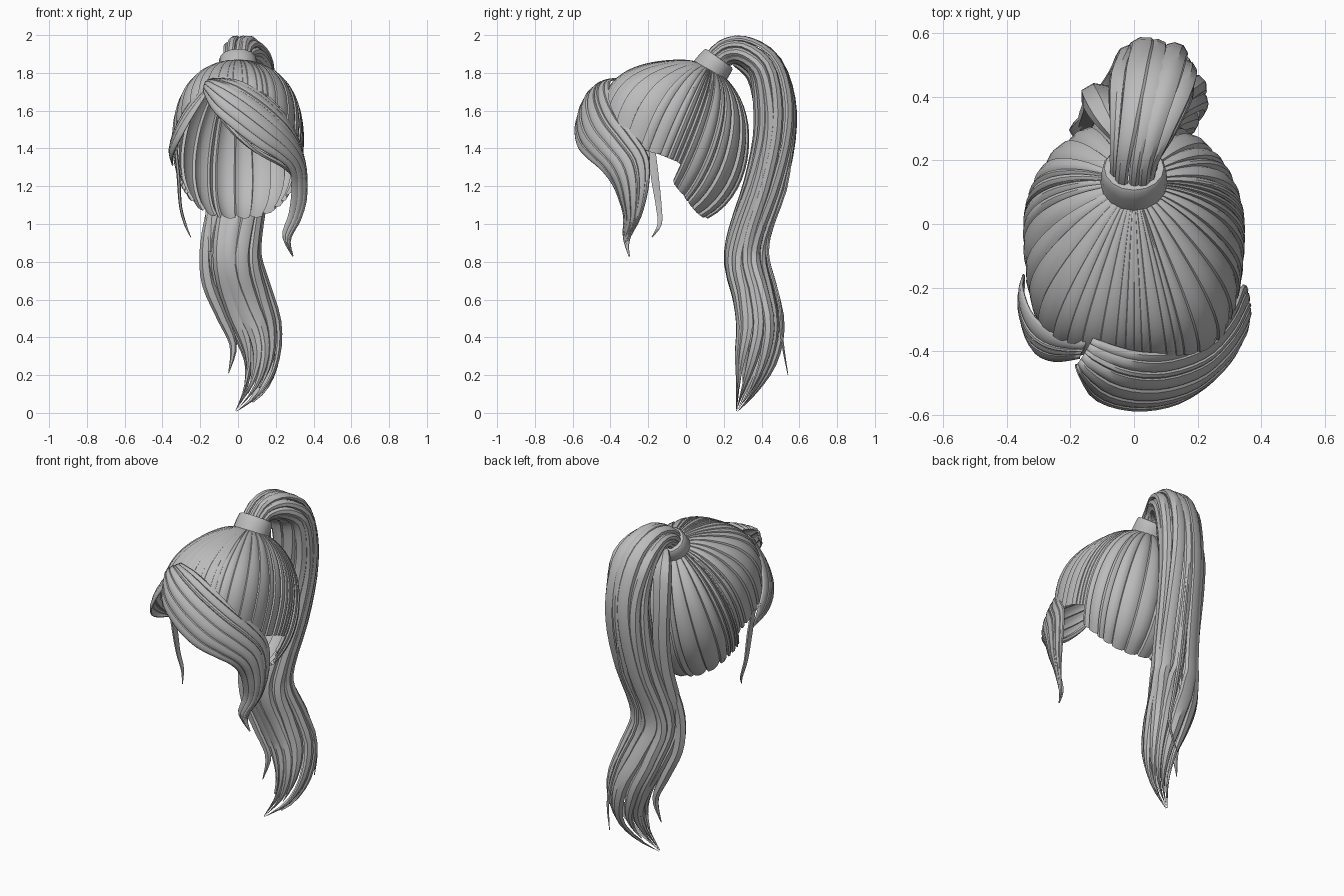
import bpy, math, random
from mathutils import Vector

if "Cube" in bpy.data.objects:
    bpy.data.objects.remove(bpy.data.objects["Cube"])

random.seed(4)
gray = bpy.data.materials.new("hair_gray")
gray.diffuse_color = (0.5, 0.5, 0.5, 1)
gray.use_nodes = True
gray.node_tree.nodes["Principled BSDF"].inputs["Base Color"].default_value = gray.diffuse_color


def make(name, verts, faces, thick=0):
    me = bpy.data.meshes.new(name)
    me.from_pydata([tuple(v) for v in verts], [], faces)
    me.materials.append(gray)
    ob = bpy.data.objects.new(name, me)
    bpy.context.collection.objects.link(ob)
    bpy.ops.object.select_all(action='DESELECT')
    ob.select_set(True)
    bpy.context.view_layer.objects.active = ob
    bpy.ops.object.shade_smooth_by_angle(angle=math.radians(35))
    if thick:
        m = ob.modifiers.new("thickness", 'SOLIDIFY')
        m.thickness, m.offset = thick, 0
    return ob


def spline(pts, t):
    """Smooth curve through points, t in 0..1; points may have any dimension."""
    n = len(pts) - 1
    i = min(int(t * n), n - 1)
    f = t * n - i
    a, b, c, d = (pts[max(0, min(n, i + k))] for k in (-1, 0, 1, 2))
    return [0.5 * (2*q + (r-p)*f + (2*p-5*q+4*r-s)*f*f + (3*q-p-3*r+s)*f**3)
            for p, q, r, s in zip(a, b, c, d)]


def grooves(count):
    """Positions 0..1 and heights of uneven locks with a step between them."""
    w = [random.uniform(0.4, 1.6) for _ in range(count)]
    out, start = [], 0
    for x in w:
        step = x / sum(w)
        out += [(start + step * f, h) for f, h in ((0, 0), (.07, .85), (.45, 1), (.8, .6))]
        start += step
    return out


def grid_faces(rows, cols, closed):
    return [(r*cols + c, r*cols + (c+1) % cols, (r+1)*cols + (c+1) % cols, (r+1)*cols + c)
            for r in range(rows - 1) for c in range(cols if closed else cols - 1)]


def tube(name, spine, section, n=30, t0=0.0, t1=1.0):
    """Sweep a polar section (angle, radius) along rows of x, y, z, rx, rn."""
    verts = []
    for k in range(n):
        u = k / (n - 1)
        t = t0 + (t1 - t0) * u
        x, y, z, rx, rn = spline(spine, t)
        tan = (Vector(spline(spine, min(1, t + .01))[:3])
               - Vector(spline(spine, max(0, t - .01))[:3])).normalized()
        side = Vector((1, 0, 0))
        side = (side - tan * side.dot(tan)).normalized()
        nor = tan.cross(side)
        pts = section(u, t)
        for a, r in pts:
            verts.append(Vector((x, y, z)) + side*rx*r*math.cos(a) + nor*rn*r*math.sin(a))
    c = len(pts)
    faces = grid_faces(n, c, True)
    faces += [tuple(range(c))[::-1], tuple(range((n-1)*c, n*c))]
    return make(name, verts, faces)


def ring(sides):
    return lambda u, t: [(2*math.pi*i/sides, 1) for i in range(sides)]


def sheet(name, upper, lower, locks, bulge, depth, n=32):
    """Grooved sheet of hair between two edge curves, bulging away from the head."""
    cols = grooves(locks) + [(1, 0)]
    verts = []
    for k in range(n):
        t = k / (n - 1)
        a, b = Vector(spline(upper, t)), Vector(spline(lower, t))
        fade = min(1, (a - b).length / 0.15)
        for v, h in cols:
            p = a.lerp(b, v)
            out = Vector((p.x, p.y + 0.1, (p.z - 1.45) * 0.6)).normalized()
            verts.append(p + out * fade * (bulge * math.sin(math.pi * v) + depth * h))
    return make(name, verts, grid_faces(n, len(cols), False), 0.008)


# Scalp hair: locks combed from the hairline to the tie over a rounded head
centre = Vector((0, -.03, 1.45))
pole = Vector((0, .16, .39)).normalized()
half = [(0, -.42, 1.74), (.13, -.42, 1.70), (.25, -.38, 1.58), (.31, -.27, 1.42),
        (.34, -.12, 1.36), (.345, -.02, 1.30), (.30, -.065, 1.235), (.25, -.01, 1.16),
        (.13, .065, 1.075), (0, .12, 1.03)]
hem = half + [(-x, y, z) for x, y, z in half[-2::-1]]


def on_head(d):
    ry = .43 if d.y < 0 else .36
    rz = .42 if d.z > 0 else .45
    p = 2.1 + .9 * max(0, -d.y)
    s = (abs(d.x)/.345)**p + (abs(d.y)/ry)**p + (abs(d.z)/rz)**p
    return s ** (-1 / p)


cols, rows, verts = grooves(46), 18, []
for r in range(rows):
    f = 0.08 + 0.92 * r / (rows - 1)
    for v, h in cols:
        d = (Vector(spline(hem, v)) - centre).normalized()
        ang = pole.angle(d)
        p = (pole * math.sin((1-f)*ang) + d * math.sin(f*ang)) / math.sin(ang)
        p.normalize()
        depth = (.002 + .018 * math.sin(math.pi * v)) * min(1, f * 2.5)
        verts.append(centre + p * (on_head(p) + depth * (h - .7)))
make("scalp_hair", verts, grid_faces(rows, len(cols), True))

# Hair tie
tube("hair_tie", [(0, .108, 1.785, .085, .08), (0, .113, 1.79, .104, .1),
                  (0, .170, 1.87, .1, .092), (0, .175, 1.877, .08, .07)], ring(16), 10)

# Ponytail: overlapping locks wrapped round one waving spine
tail = [(0, .14, 1.84, .075, .07), (.005, .21, 1.91, .085, .075), (.03, .31, 1.915, .115, .085),
        (.055, .42, 1.83, .145, .10), (.065, .467, 1.65, .14, .117), (.055, .467, 1.45, .14, .117),
        (.03, .415, 1.2, .14, .117), (-.015, .335, .95, .15, .118), (-.02, .32, .8, .155, .125),
        (.035, .365, .62, .155, .125), (.10, .39, .45, .14, .13), (.125, .365, .28, .10, .115),
        (.085, .32, .13, .06, .06), (-.01, .27, .01, .005, .005)]
lens = [(-1, -.1), (-.55, .7), (.1, 1), (.75, .6), (1, -.1), (.4, -.45), (-.4, -.45)]
count = 11
for i in range(count):
    base = 2 * math.pi * i / count
    width = random.uniform(.30, .42)
    lift = random.uniform(.78, .88)

    def lock(u, t, base=base, width=width, lift=lift):
        w = width * (1 if u < .8 else max(.05, 1 - ((u - .8) / .2) ** 2))
        a = base + 0.9 * t + .12 * math.sin(9 * t + base * 3)
        return [(a + w * p, lift + .15 * q) for p, q in lens]
    tube("ponytail_lock", tail, lock, 40, 0, 1 if i % 3 else random.uniform(.92, .97))

# Lock that hangs off the left of the ponytail under the arch
tube("ponytail_under_lock",
     [(-.04, .27, 1.86, .03, .03), (-.09, .36, 1.78, .06, .04), (-.115, .40, 1.6, .055, .04),
      (-.11, .40, 1.4, .055, .04), (-.11, .37, 1.2, .055, .04), (-.13, .32, 1.0, .05, .04),
      (-.14, .29, .85, .03, .03)], ring(7), 24)

# Swept fringe and the smaller fringe on the other side of the parting
sheet("main_fringe",
      [(-.13, -.36, 1.765), (0, -.40, 1.755), (.12, -.40, 1.69), (.24, -.35, 1.58),
       (.305, -.27, 1.47), (.335, -.2, 1.35), (.345, -.2, 1.2), (.325, -.24, 1.04),
       (.275, -.30, .92), (.29, -.3, .83)],
      [(-.18, -.44, 1.70), (-.13, -.54, 1.6), (-.02, -.58, 1.5), (.10, -.57, 1.41),
       (.20, -.52, 1.35), (.27, -.45, 1.29), (.285, -.38, 1.2), (.27, -.33, 1.06),
       (.235, -.33, .94), (.29, -.3, .83)], 7, .045, .009)
sheet("side_fringe",
      [(-.15, -.37, 1.74), (-.25, -.34, 1.64), (-.32, -.28, 1.52), (-.35, -.2, 1.42),
       (-.345, -.16, 1.33)],
      [(-.17, -.42, 1.68), (-.25, -.43, 1.55), (-.31, -.40, 1.44), (-.345, -.3, 1.36),
       (-.345, -.16, 1.31)], 4, .015, .007, 16)

# Loose wisps: x, y, z and two half widths
wisps = {
    "fringe_wisp": [(-.16, -.43, 1.68, .012, .012), (-.06, -.53, 1.53, .014, .014),
                    (.08, -.53, 1.40, .014, .014), (.24, -.44, 1.31, .014, .014),
                    (.30, -.32, 1.24, .004, .004)],
    "temple_wisp": [(-.33, -.18, 1.40, .01, .02), (-.315, -.165, 1.25, .01, .024),
                    (-.305, -.145, 1.10, .008, .018), (-.28, -.14, 1.0, .007, .013),
                    (-.25, -.18, .93, .002, .003)],
    "tail_wisp_back": [(.07, .57, 1.5, .01, .008), (.07, .53, 1.2, .012, .01),
                       (.03, .43, .88, .014, .01), (.12, .49, .6, .012, .01),
                       (.17, .51, .38, .01, .008), (.14, .54, .2, .002, .002)],
    "tail_wisp_side": [(-.13, .35, 1.15, .02, .02), (-.17, .30, .9, .03, .03),
                       (-.16, .30, .7, .035, .03), (-.09, .32, .52, .03, .03),
                       (-.025, .33, .36, .02, .02), (-.05, .31, .21, .002, .002)],
}
for name, path in wisps.items():
    tube(name, path, ring(6), 20)
